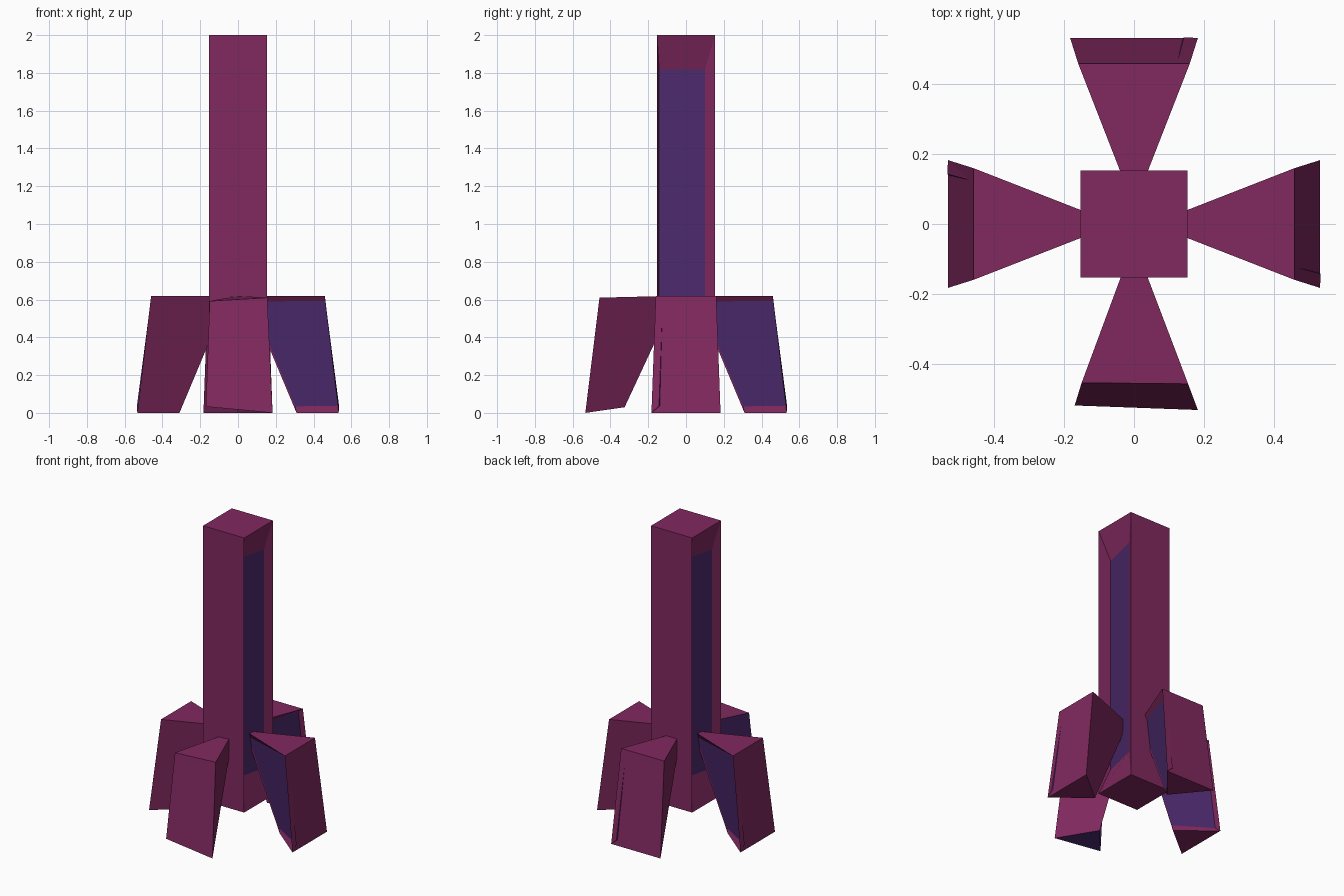
import bpy, bmesh, math
from mathutils import Matrix

if "Cube" in bpy.data.objects:
    bpy.data.objects.remove(bpy.data.objects["Cube"])


def material(name, color):
    m = bpy.data.materials.new(name)
    m.diffuse_color = color
    m.use_nodes = True
    m.node_tree.nodes["Principled BSDF"].inputs["Base Color"].default_value = m.diffuse_color
    return m


BODY = material("plum", (0.22, 0.022, 0.115, 1))
PANEL = material("violet", (0.07, 0.022, 0.15, 1))


def prism(name, bottom, top, panels, turn=0):
    """Loft bottom to top; panels = {side: (u0, u1, v0, v1, depth0, depth1)} sunk into sides,
    or {side: None} for a flat violet side ("base" for the underside)."""
    bm = bmesh.new()
    n = len(bottom)
    lo = [bm.verts.new(p) for p in bottom]
    hi = [bm.verts.new(p) for p in top]
    bm.faces.new(lo[::-1]).material_index = int("base" in panels)
    bm.faces.new(hi)
    for i in range(n):
        j = (i + 1) % n
        quad = [lo[i], lo[j], hi[j], hi[i]]
        if not panels.get(i):
            bm.faces.new(quad).material_index = int(i in panels)
            continue
        u0, u1, v0, v1, d0, d1 = panels[i]
        a, b, c, d = [v.co for v in quad]
        normal = (c - a).cross(d - b).normalized()
        floor = []
        for u, v, depth in ((u0, v0, d0), (u1, v0, d1), (u1, v1, d1), (u0, v1, d0)):
            floor.append(bm.verts.new(a.lerp(b, u).lerp(d.lerp(c, u), v) - normal * depth))
        bm.faces.new(floor).material_index = 1
        for k in range(4):
            m = (k + 1) % 4
            bm.faces.new((quad[k], quad[m], floor[m], floor[k]))
    bmesh.ops.rotate(bm, verts=bm.verts, matrix=Matrix.Rotation(turn, 3, 'Z'))
    bmesh.ops.recalc_face_normals(bm, faces=bm.faces)
    mesh = bpy.data.meshes.new(name)
    bm.to_mesh(mesh)
    bm.free()
    mesh.materials.append(BODY)
    mesh.materials.append(PANEL)
    obj = bpy.data.objects.new(name, mesh)
    bpy.context.collection.objects.link(obj)
    return obj


# Square column with tilted sunken panels on both x sides
H = 0.153
square = [(-H, -H), (H, -H), (H, H), (-H, H)]
sunk = (0.035, 0.83, 0.106, 0.902, 0.087, 0.03)
prism("column", [(x, y, 0.155) for x, y in square], [(x, y, 2) for x, y in square],
      {1: sunk, 3: sunk})

# Four wedge fins, one sunken side each
fin_bottom = [(0.31, 0, 0), (0.533, -0.183, 0), (0.533, 0.183, 0)]
fin_top = [(0.05, 0, 0.62), (0.46, -0.16, 0.62), (0.46, 0.16, 0.62)]
fin_panel = {0: (0.02, 0.955, 0.055, 0.95, 0.004, 0.035)}
for k, side in enumerate(("right", "back", "left")):
    prism(side + "_fin", fin_bottom, fin_top, fin_panel, k * math.pi / 2)

# The front fin has slightly trimmed corners and a flat violet side and underside
prism("front_fin",
      [(0.325, 0, 0.03), (0.52, -0.17, 0.033), (0.533, 0.183, 0)],
      [(0.05, 0, 0.62), (0.455, -0.15, 0.592), (0.458, 0.155, 0.61)],
      {0: None, "base": None}, -math.pi / 2)
